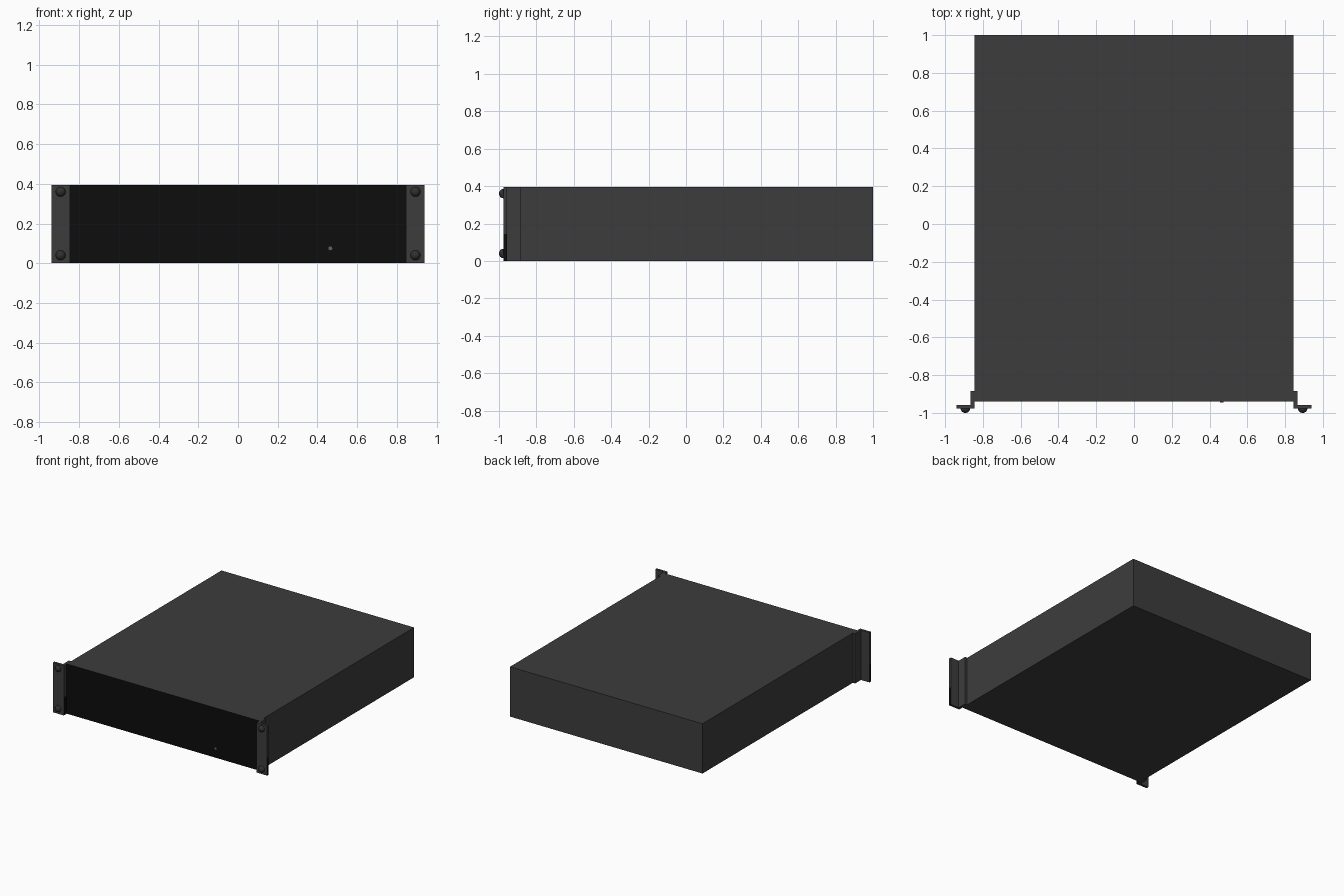
import bpy, bmesh, math
from mathutils import Vector, Matrix

if "Cube" in bpy.data.objects:
    bpy.data.objects.remove(bpy.data.objects["Cube"])


def material(name, v):
    m = bpy.data.materials.new(name)
    m.diffuse_color = (v, v, v, 1)
    m.use_nodes = True
    m.node_tree.nodes["Principled BSDF"].inputs["Base Color"].default_value = m.diffuse_color
    return m


GREY = material("charcoal_grey", 0.046)
BLACK = material("panel_black", 0.004)
SCREW = material("screw_dark_grey", 0.03)
LED = material("indicator_grey", 0.12)

HALF_W, HEIGHT, FRONT = 0.845, 0.395, -0.94
EAR_FRONT = -0.977


def finish(name, bm, mats):
    bmesh.ops.recalc_face_normals(bm, faces=bm.faces)
    me = bpy.data.meshes.new(name)
    bm.to_mesh(me)
    bm.free()
    for m in mats:
        me.materials.append(m)
    ob = bpy.data.objects.new(name, me)
    bpy.context.collection.objects.link(ob)
    return ob


# Chassis: plain box with a black front face
bm = bmesh.new()
bmesh.ops.create_cube(bm, size=1)
bmesh.ops.scale(bm, verts=bm.verts, vec=(2 * HALF_W, 1 - FRONT, HEIGHT))
bmesh.ops.translate(bm, verts=bm.verts, vec=(0, (1 + FRONT) / 2, HEIGHT / 2))
bm.normal_update()
for f in bm.faces:
    f.material_index = 1 if f.normal.y < -0.9 else 0
finish("chassis", bm, [GREY, BLACK])


# Rack ears: L-shaped profile extruded upwards, low part of the edges black
def rack_ear(name, side):
    profile = [(HALF_W, -0.885), (HALF_W + 0.02, -0.885), (HALF_W + 0.02, -0.958),
               (0.94, -0.958), (0.94, EAR_FRONT), (HALF_W, EAR_FRONT)]
    bm = bmesh.new()
    face = bm.faces.new([bm.verts.new((side * x, y, 0)) for x, y in profile])
    ext = bmesh.ops.extrude_face_region(bm, geom=[face])
    top = [v for v in ext["geom"] if isinstance(v, bmesh.types.BMVert)]
    bmesh.ops.translate(bm, verts=top, vec=(0, 0, HEIGHT))
    bmesh.ops.bisect_plane(bm, geom=bm.verts[:] + bm.edges[:] + bm.faces[:],
                           plane_co=(0, 0, 0.145), plane_no=(0, 0, 1))
    bm.normal_update()
    for f in bm.faces:
        c = f.calc_center_median()
        edge = abs(f.normal.x) > 0.9 and (abs(c.x) > 0.93 or abs(c.x) < HALF_W + 0.005)
        f.material_index = 1 if edge and c.z < 0.145 else 0
    finish(name, bm, [GREY, BLACK])


# Domed screw heads
def screw(name, x, z):
    bm = bmesh.new()
    bmesh.ops.create_uvsphere(bm, u_segments=20, v_segments=12, radius=0.025)
    cut = bmesh.ops.bisect_plane(bm, geom=bm.verts[:] + bm.edges[:] + bm.faces[:],
                                 plane_co=(0, 0, 0), plane_no=(0, 0, 1), clear_inner=True)
    bmesh.ops.scale(bm, verts=bm.verts, vec=(1, 1, 0.92))
    bmesh.ops.rotate(bm, verts=bm.verts, matrix=Matrix.Rotation(math.pi / 2, 3, 'X'))
    bmesh.ops.translate(bm, verts=bm.verts, vec=(x, EAR_FRONT, z))
    bmesh.ops.holes_fill(bm, edges=[e for e in bm.edges if e.is_boundary])
    ob = finish(name, bm, [SCREW])
    for p in ob.data.polygons:
        p.use_smooth = len(p.vertices) <= 4


for side, label in ((-1, "left"), (1, "right")):
    rack_ear(label + "_rack_ear", side)
    for z, level in ((0.04, "lower"), (0.36, "upper")):
        screw(f"{label}_{level}_screw", side * 0.893, z)

# Small indicator on the front panel
bm = bmesh.new()
bmesh.ops.create_cone(bm, cap_ends=True, segments=12, radius1=0.01, radius2=0.01, depth=0.006)
bmesh.ops.rotate(bm, verts=bm.verts, matrix=Matrix.Rotation(math.pi / 2, 3, 'X'))
bmesh.ops.translate(bm, verts=bm.verts, vec=(0.465, FRONT - 0.002, 0.075))
finish("front_indicator", bm, [LED])
